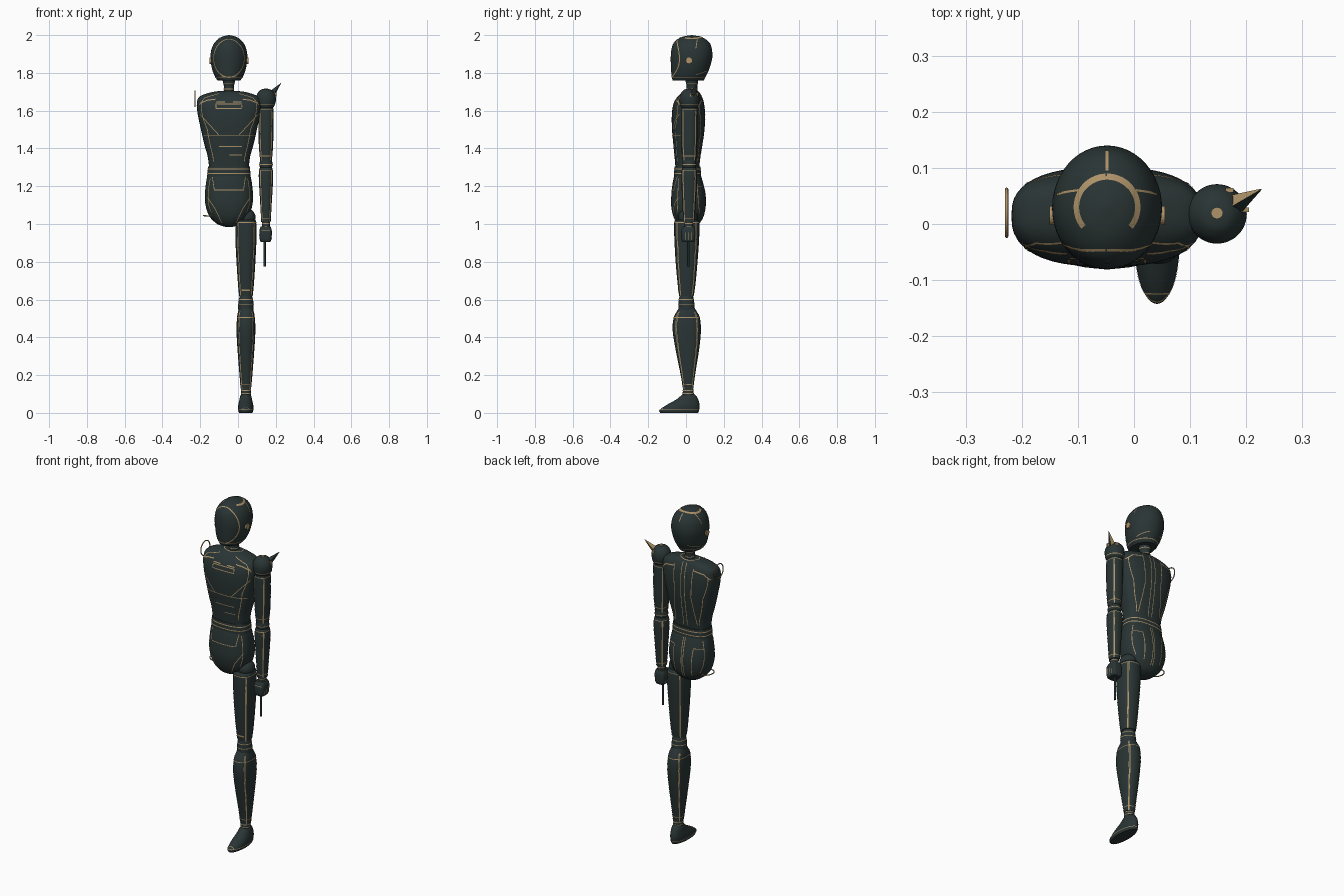
import bpy
import bmesh
from math import cos, sin, pi, copysign, radians
from mathutils import Vector
from mathutils.bvhtree import BVHTree

default_cube = bpy.data.objects.get("Cube")
if default_cube:
    bpy.data.objects.remove(default_cube, do_unlink=True)


def material(name, red, green, blue):
    mat = bpy.data.materials.new(name)
    mat.use_nodes = True
    mat.diffuse_color = (red, green, blue, 1)
    mat.node_tree.nodes["Principled BSDF"].inputs["Base Color"].default_value = (red, green, blue, 1)
    return mat


DARK = material("dark slate", .023, .035, .035)
TAN = material("tan bronze", .42, .29, .14)
MIDDLE, ARM, LEG = -.048, .148, .042   # x of the body, arm and leg axes
surfaces = {}                          # ray-cast trees of the shells


def finish(name, bm, mat, angle=40):
    mesh = bpy.data.meshes.new(name)
    bm.to_mesh(mesh)
    bm.free()
    obj = bpy.data.objects.new(name, mesh)
    bpy.context.collection.objects.link(obj)
    mesh.materials.append(mat)
    bpy.ops.object.select_all(action='DESELECT')
    obj.select_set(True)
    bpy.context.view_layer.objects.active = obj
    bpy.ops.object.shade_smooth_by_angle(angle=radians(angle))
    return obj


def smooth_rows(rows, steps=4):
    """Catmull-Rom through the profile rows."""
    pts = [Vector(r) for r in rows]
    out = []
    for i in range(len(pts) - 1):
        a, b, c, d = pts[max(i - 1, 0)], pts[i], pts[i + 1], pts[min(i + 2, len(pts) - 1)]
        for k in range(steps):
            t = k / steps
            out.append(b + (c - a) * t / 2 + (a * 2 - b * 5 + c * 4 - d) * t**2 / 2
                       + (b * 3 - a - c * 3 + d) * t**3 / 2)
    return out + [pts[-1]]


def loft(name, x, rows, power=2.0, sides=48):
    """Shell from rows of (height, half width, y centre, half depth)."""
    bm = bmesh.new()
    rings = []
    for z, rx, cy, ry in smooth_rows(rows):
        ring = []
        for i in range(sides):
            c, s = cos(2 * pi * i / sides), sin(2 * pi * i / sides)
            ring.append(bm.verts.new((x + rx * copysign(abs(c)**(2 / power), c),
                                      cy + ry * copysign(abs(s)**(2 / power), s), z)))
        rings.append(ring)
    for low, high in zip(rings, rings[1:]):
        for i in range(sides):
            j = (i + 1) % sides
            bm.faces.new((low[i], low[j], high[j], high[i]))
    bm.faces.new(rings[0][::-1])
    bm.faces.new(rings[-1])
    bmesh.ops.recalc_face_normals(bm, faces=bm.faces)
    surfaces[name] = BVHTree.FromBMesh(bm)
    return finish(name, bm, DARK)


def rays(view, path):
    """Sample a drawn path into rays that strike the shell from one side."""
    for (a, b), (c, d) in zip(path, path[1:]):
        count = max(2, int(((c - a)**2 + (d - b)**2)**.5 / .008))
        for k in range(count + 1):
            u, v = a + (c - a) * k / count, b + (d - b) * k / count
            if view in ("front", "back"):
                s = -1 if view == "front" else 1
                yield Vector((u, s, v)), Vector((0, -s, 0))
            elif view in ("left", "right"):
                s = 1 if view == "left" else -1
                yield Vector((s, u, v)), Vector((-s, 0, 0))
            elif view == "top":
                yield Vector((u, v, 3)), Vector((0, 0, -1))


def around(x, z, y=.015):
    """Rays for a horizontal ring."""
    for i in range(65):
        d = Vector((cos(i * pi / 32), sin(i * pi / 32), 0))
        yield Vector((x, y, z)) + d, -d


def seams(target, paths, width=.004, label="seams", mat=TAN):
    """Thin plates lying on a shell along ray paths."""
    bm = bmesh.new()
    for path in paths:
        hits = []
        for origin, d in path:
            p, n, _, _ = surfaces[target].ray_cast(origin, d)
            if p is not None and (not hits or (p - hits[-1][0]).length > .0005):
                hits.append((p, n if n.dot(d) < 0 else -n))
        previous = None
        for i, (p, n) in enumerate(hits):
            t = hits[min(i + 1, len(hits) - 1)][0] - hits[max(i - 1, 0)][0]
            side = n.cross(t).normalized() * width / 2
            pair = [bm.verts.new(p + n * .0012 + k * side) for k in (-1, 1)]
            if previous and (p - hits[i - 1][0]).length < .06:
                bm.faces.new((previous[0], pair[0], pair[1], previous[1]))
            previous = pair
    finish(target + "_" + label, bm, mat)


def mirrored(view, path):
    return [rays(view, path), rays(view, [(2 * MIDDLE - x, v) for x, v in path])]


def both_sides(path):
    return [rays("left", path), rays("right", path)]


def oval(x, y, rx, ry, start=0, end=360):
    return [(x + rx * cos(radians(start + (end - start) * i / 48)),
             y + ry * sin(radians(start + (end - start) * i / 48))) for i in range(49)]


def solid(name, maker, place, scale=(1, 1, 1), mat=DARK, direction=None, **options):
    bm = bmesh.new()
    maker(bm, **options)
    bmesh.ops.scale(bm, vec=scale, verts=bm.verts)
    obj = finish(name, bm, mat)
    obj.location = place
    if direction:
        obj.rotation_euler = Vector(direction).to_track_quat('Z', 'Y').to_euler()
    return obj


def hoop(name, place, radius, direction):
    bpy.ops.mesh.primitive_torus_add(major_radius=radius, minor_radius=.003, major_segments=40,
                                     minor_segments=8, location=place)
    obj = bpy.context.object
    obj.name = name
    obj.rotation_euler = Vector(direction).to_track_quat('Z', 'Y').to_euler()
    obj.data.materials.append(TAN)
    bpy.ops.object.shade_smooth()


cone = bmesh.ops.create_cone


def disc(name, place, radius, depth, direction):
    solid(name, cone, place, mat=TAN, direction=direction, cap_ends=True, segments=24,
          radius1=radius, radius2=radius, depth=depth)


# Head with face outline, crown arc, midline and ear discs
loft("head", MIDDLE, [(1.76, .06, .012, .082), (1.78, .074, .014, .09), (1.82, .089, .022, .101),
                      (1.88, .098, .029, .110), (1.93, .091, .03, .106), (1.965, .072, .03, .09),
                      (1.99, .04, .03, .052), (2, .001, .03, .001)])
seams("head", [around(MIDDLE, 1.778)]
      + both_sides([(.06, 1.98), (.052, 1.93)]) + both_sides([(.05, 1.79), (.11, 1.81)]))
seams("head", [rays("front", oval(MIDDLE, 1.877, .08, .1))], .006, "face_outline")
seams("head", [rays("top", oval(MIDDLE, .03, .054, .054, -40, 220))], .012, "crown_arc")
seams("head", [rays("top", [(MIDDLE, -.07), (MIDDLE, .095)])], .006, "midline", DARK)
seams("head", [rays("top", [(MIDDLE, .095), (MIDDLE, .13)])], .005, "rear_midline")
for s, label in ((1, "left"), (-1, "right")):
    disc(label + "_ear", (MIDDLE + s * .096, .015, 1.865), .017, .014, (1, 0, 0))

# Neck
loft("neck", MIDDLE, [(1.67, .036, .03, .036), (1.72, .026, .032, .028), (1.77, .036, .03, .036)])
seams("neck", [around(MIDDLE, z, .03) for z in (1.715, 1.745)])

# Torso
loft("torso", MIDDLE, [(1.30, .105, .007, .063), (1.36, .113, .008, .069), (1.42, .130, .01, .077),
                       (1.50, .148, .012, .086), (1.58, .165, .013, .088), (1.64, .17, .015, .08),
                       (1.675, .155, .02, .064), (1.697, .095, .026, .045), (1.705, .04, .03, .03)],
     2.7)
chest = (mirrored("front", [(-.205, 1.63), (-.175, 1.668), (-.1, 1.69)])
         + mirrored("front", [(-.2, 1.58), (-.1, 1.47), (MIDDLE, 1.47)])
         + mirrored("front", [(-.19, 1.47), (-.1, 1.47)])
         + mirrored("back", [(-.06, 1.32), (-.06, 1.69)])
         + mirrored("back", [(-.12, 1.33), (-.1, 1.5), (-.11, 1.67)])
         + both_sides([(-.045, 1.33), (-.055, 1.5), (-.04, 1.64)])
         + both_sides([(.06, 1.33), (.078, 1.5), (.07, 1.63)])
         + [rays("front", [(-.045, 1.365), (.02, 1.365)]), rays("front", [(-.1, 1.41), (.02, 1.41)])]
         + [rays("top", oval(MIDDLE, .03, .055, .038))])
seams("torso", chest)
shoulder_edges = (mirrored("front", [(-.2, 1.64), (-.16, 1.655), (-.12, 1.66)])
                  + mirrored("back", [(-.205, 1.62), (-.17, 1.65), (-.11, 1.66)])
                  + mirrored("front", [(-.115, 1.645), (-.07, 1.645)]))
seams("torso", shoulder_edges, .006, "shoulder_edges")
seams("torso", [rays("front", [(-.116, 1.612), (.02, 1.612), (.02, 1.636), (-.116, 1.636),
                               (-.116, 1.612)])], .005, "chest_panel")

# Waist belt and pelvis
loft("waist", MIDDLE, [(1.24, .116, .008, .07), (1.27, .114, .008, .071), (1.305, .11, .008, .068)],
     2.5)
seams("waist", [around(MIDDLE, z) for z in (1.268, 1.29)], .005)
loft("pelvis", MIDDLE, [(.985, .02, .012, .025), (1, .062, .012, .056), (1.04, .103, .013, .08),
                        (1.1, .124, .013, .092), (1.16, .127, .013, .09), (1.22, .121, .01, .08),
                        (1.262, .113, .008, .069)], 2.4)
hips = (mirrored("front", [(-.135, 1.25), (-.125, 1.18), (MIDDLE, 1.18)])
        + mirrored("front", [(-.16, 1.14), (-.12, 1.08), (-.085, 1.005)])
        + mirrored("back", [(-.054, 1.25), (-.054, 1.02)])
        + mirrored("back", [(-.155, 1.2), (-.11, 1.2), (-.1, 1.04)])
        + both_sides([(-.045, 1.06), (-.04, 1.24)]) + both_sides([(.07, 1.06), (.055, 1.24)]))
seams("pelvis", hips)

# Open sockets on the right side
hoop("right_shoulder_hoop", (-.227, .02, 1.663), .042, (1, 0, 0))
hoop("right_hip_hoop", (-.14, .013, 1.042), .043, (.05, 0, 1))

# Shoulder with cap disc, spike and small fins
loft("shoulder", ARM, [(1.612, .036, .018, .04), (1.63, .047, .018, .049), (1.662, .053, .018, .053),
                       (1.69, .046, .018, .047), (1.71, .028, .018, .029), (1.716, .008, .018, .008)])
seams("shoulder", [around(ARM, 1.632)])
disc("shoulder_cap", (ARM, .02, 1.715), .01, .006, (0, 0, 1))
spike = Vector((.055, .032, .065))
blade = solid("shoulder_spike", cone, Vector((.172, .03, 1.68)) + spike / 2, direction=spike,
              cap_ends=True, segments=4, radius1=.022, radius2=.001, depth=spike.length)
blade.data.materials.append(TAN)
turn = blade.rotation_euler.to_matrix()
for face in blade.data.polygons:      # bronze on the rear faces
    face.material_index = int((turn @ face.normal).y > .1)
for x, y in ((.17, .06), (.198, .025)):
    solid("shoulder_fin", bmesh.ops.create_cube, (x, y, 1.685), (.014, .008, .02), TAN, size=1)


def limb(name, x, rows, ring_heights, inset=.72):
    """Limb shell with seams down its four sides and rings around it."""
    loft(name, x, rows, 2.4)
    lines = [around(x, z) for z in ring_heights]
    for s in (-inset, inset):
        across = [(x + s * rx, z) for z, rx, _, _ in rows[:-1]]
        lines += [rays("front", across), rays("back", across)]
        lines += both_sides([(cy + s * ry, z) for z, _, cy, ry in rows[:-1]])
    seams(name, lines, .0035)


# Left arm
limb("upper_arm", ARM, [(1.335, .031, .017, .036), (1.42, .038, .017, .042), (1.54, .04, .017, .044),
                        (1.6, .04, .018, .044), (1.625, .036, .018, .04)], (1.605, 1.36))
loft("elbow", ARM, [(1.29, .027, .017, .032), (1.315, .036, .017, .037), (1.345, .027, .017, .032)])
seams("elbow", [around(ARM, 1.315)])
limb("forearm", ARM, [(1.01, .025, .015, .029), (1.1, .03, .016, .035), (1.24, .038, .017, .042),
                      (1.285, .036, .017, .04), (1.3, .031, .017, .035)], (1.285, 1.03))
loft("wrist", ARM, [(.975, .021, .015, .023), (1.02, .021, .015, .023)])
seams("wrist", [around(ARM, z) for z in (.988, 1.002)])
loft("hand", ARM - .002, [(.905, .025, .012, .03), (.92, .031, .012, .036), (.965, .033, .012, .037),
                          (.988, .025, .014, .028)], 4)
seams("hand", [rays(v, [(y, .915), (y, .955)]) for v in ("left", "right") for y in (-.005, .012, .03)]
      + [rays("front", [(.125, .965), (.17, .965)])], .003)
solid("hand_rod", cone, (.141, .012, .845), cap_ends=True, segments=16,
      radius1=.006, radius2=.006, depth=.142)

# Left leg
solid("hip_joint", bmesh.ops.create_uvsphere, (.047, .01, 1.035), (1, 1.1, 1),
      u_segments=32, v_segments=16, radius=.046)
limb("thigh", LEG, [(.62, .036, .002, .039), (.68, .042, .003, .047), (.8, .05, .003, .058),
                    (.93, .056, .004, .066), (1.01, .054, .004, .066), (1.022, .046, .004, .057)],
     (1.008,))
seams("thigh", [rays("front", [(.018, .65), (.064, .65)])], .009, "front_plate")
loft("knee", LEG, [(.5, .034, .004, .04), (.55, .041, .003, .043), (.59, .039, .002, .041),
                   (.63, .03, .002, .034)])
seams("knee", [around(LEG, z) for z in (.575, .6)])
limb("shin", LEG, [(.125, .027, .011, .027), (.2, .034, .01, .038), (.34, .045, .007, .063),
                   (.44, .05, .004, .075), (.505, .047, .004, .069), (.535, .042, .004, .054),
                   (.555, .036, .004, .042)], (.505, .15))
loft("ankle", LEG, [(.08, .027, .012, .031), (.13, .025, .011, .027)])
seams("ankle", [around(LEG, z) for z in (.103, .118)])

# Foot
loft("foot", LEG - .001, [(0, .035, -.036, .1), (.014, .04, -.036, .105), (.04, .04, -.017, .089),
                          (.068, .034, .005, .061), (.09, .029, .013, .041), (.1, .02, .013, .03)])
seams("foot", [around(LEG, .016, -.03), rays("top", [(.02, -.124), (.062, -.124)])], .003)
